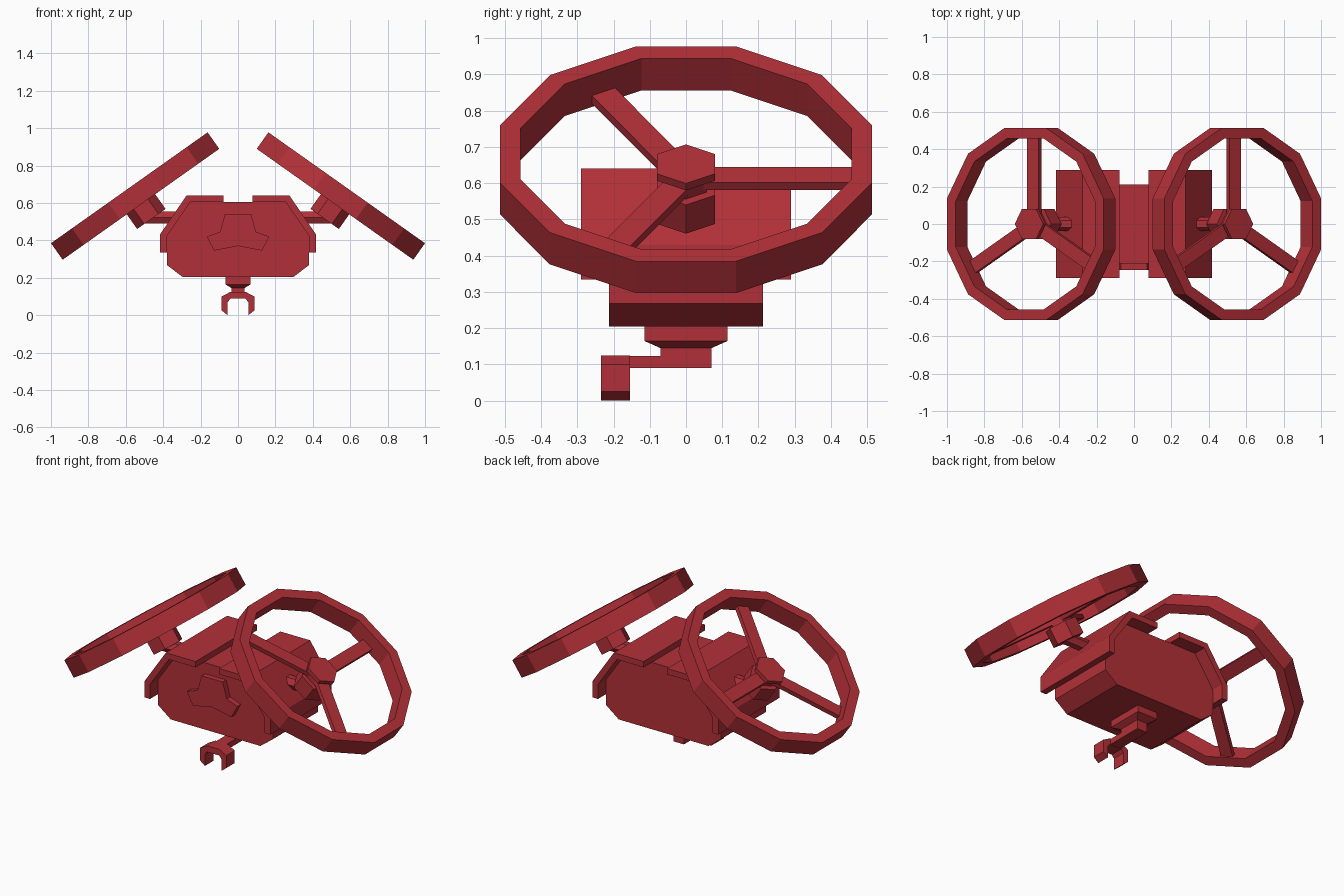
import bpy, bmesh
from math import radians, cos, sin, pi
from mathutils import Matrix, Vector

if "Cube" in bpy.data.objects:
    bpy.data.objects.remove(bpy.data.objects["Cube"])

red = bpy.data.materials.new("red")
red.diffuse_color = (0.45, 0.03, 0.04, 1)
red.use_nodes = True
red.node_tree.nodes["Principled BSDF"].inputs["Base Color"].default_value = red.diffuse_color


def finish(name, bm, matrix=None, mirror=False):
    if matrix:
        bm.transform(matrix)
    bmesh.ops.remove_doubles(bm, verts=bm.verts, dist=1e-5)
    bmesh.ops.recalc_face_normals(bm, faces=bm.faces)
    me = bpy.data.meshes.new(name)
    bm.to_mesh(me)
    bm.free()
    me.materials.append(red)
    ob = bpy.data.objects.new(name, me)
    bpy.context.collection.objects.link(ob)
    if mirror:
        m = ob.modifiers.new("mirror", 'MIRROR')
        m.use_mirror_merge = False
    return ob


def extrude(name, pts, a, b, matrix=None, mirror=False, axis='z'):
    """Extrude a 2D outline from a to b; axis 'y' reads pts as (x, z), 'x' as (y, z)."""
    place = {'z': lambda p: (p[0], p[1], a), 'y': lambda p: (p[0], a, p[1]),
             'x': lambda p: (a, p[0], p[1])}[axis]
    step = {'z': Vector((0, 0, b - a)), 'y': Vector((0, b - a, 0)),
            'x': Vector((b - a, 0, 0))}[axis]
    bm = bmesh.new()
    f = bm.faces.new([bm.verts.new(place(p)) for p in pts])
    r = bmesh.ops.extrude_face_region(bm, geom=[f], use_keep_orig=True)
    bmesh.ops.translate(bm, vec=step,
                        verts=[g for g in r['geom'] if isinstance(g, bmesh.types.BMVert)])
    return finish(name, bm, matrix, mirror)


def ngon(n, r, start=0):
    return [(r * cos(start + 2 * pi * i / n), r * sin(start + 2 * pi * i / n)) for i in range(n)]


def rect(x0, x1, y0, y1):
    return [(x0, y0), (x1, y0), (x1, y1), (x0, y1)]


def both(half):
    """Complete a right-hand outline with its mirror image."""
    return half + [(-x, z) for x, z in reversed(half) if x != 0]


# Body block and raised front emblem plate
extrude("body", both([(.255, .605), (.38, .423), (.38, .268), (.297, .205)]), -.212, .212, axis='y')
extrude("front_plate", both([(.07, .54), (.097, .445), (.167, .42), (.128, .345), (0, .37)]),
        -.245, -.2, axis='y')

# Shoulder armour wrapping each upper corner
extrude("armour", [(.078, .605), (.255, .605), (.38, .423), (.38, .335),
                   (.418, .335), (.418, .43), (.275, .64), (.078, .64)],
        -.29, .29, mirror=True, axis='y')

# Arms to the rotor hubs
extrude("arm", [(y, z + .522) for y, z in ngon(6, .037)], .33, .53, mirror=True, axis='x')

# Tilted rotors
T = Matrix.Translation((.55, 0, .637)) @ Matrix.Rotation(radians(35.3), 4, 'Y')
bm = bmesh.new()
ring = [bm.verts.new((r * cos(pi / 12), r * sin(pi / 12), z))
        for r, z in ((.472, -.054), (.531, -.054), (.531, .054), (.472, .054))]
edges = [bm.edges.new((ring[i], ring[(i + 1) % 4])) for i in range(4)]
bmesh.ops.spin(bm, geom=ring + edges, cent=(0, 0, 0), axis=(0, 0, 1), angle=2 * pi, steps=12)
finish("rotor_ring", bm, T, True)
extrude("hub_cap", ngon(6, .093), -.004, .02, T, True)
extrude("hub_neck", ngon(6, .065), -.06, 0, T, True)
extrude("hub_base", ngon(6, .093), -.15, -.053, T, True)
for i in range(3):
    extrude("spoke", rect(.03, .465, -.037, .037), -.042, -.016,
            T @ Matrix.Rotation(radians(90 + 120 * i), 4, 'Z'), True)

# Mount under the body, narrowing to a stem
extrude("mount", rect(-.068, .068, -.115, .115), .165, .21)
bm = bmesh.new()
lo, hi = [[bm.verts.new((x, y, z)) for x, y in rect(-a, a, -b, b)]
          for a, b, z in ((.035, .07, .145), (.068, .115, .165))]
bm.faces.new(lo)
bm.faces.new(hi)
for i in range(4):
    bm.faces.new((lo[i], lo[(i + 1) % 4], hi[(i + 1) % 4], hi[i]))
finish("mount_taper", bm)
extrude("stem", rect(-.035, .035, -.07, .07), .09, .147)
extrude("claw_bar", rect(-.035, .035, -.2, .07), .09, .124)

# Forward claw, open at the bottom
extrude("claw", both([(.04, .125), (.087, .1), (.087, .025), (.055, 0), (.055, .07), (.04, .088)]),
        -.235, -.155, axis='y')
